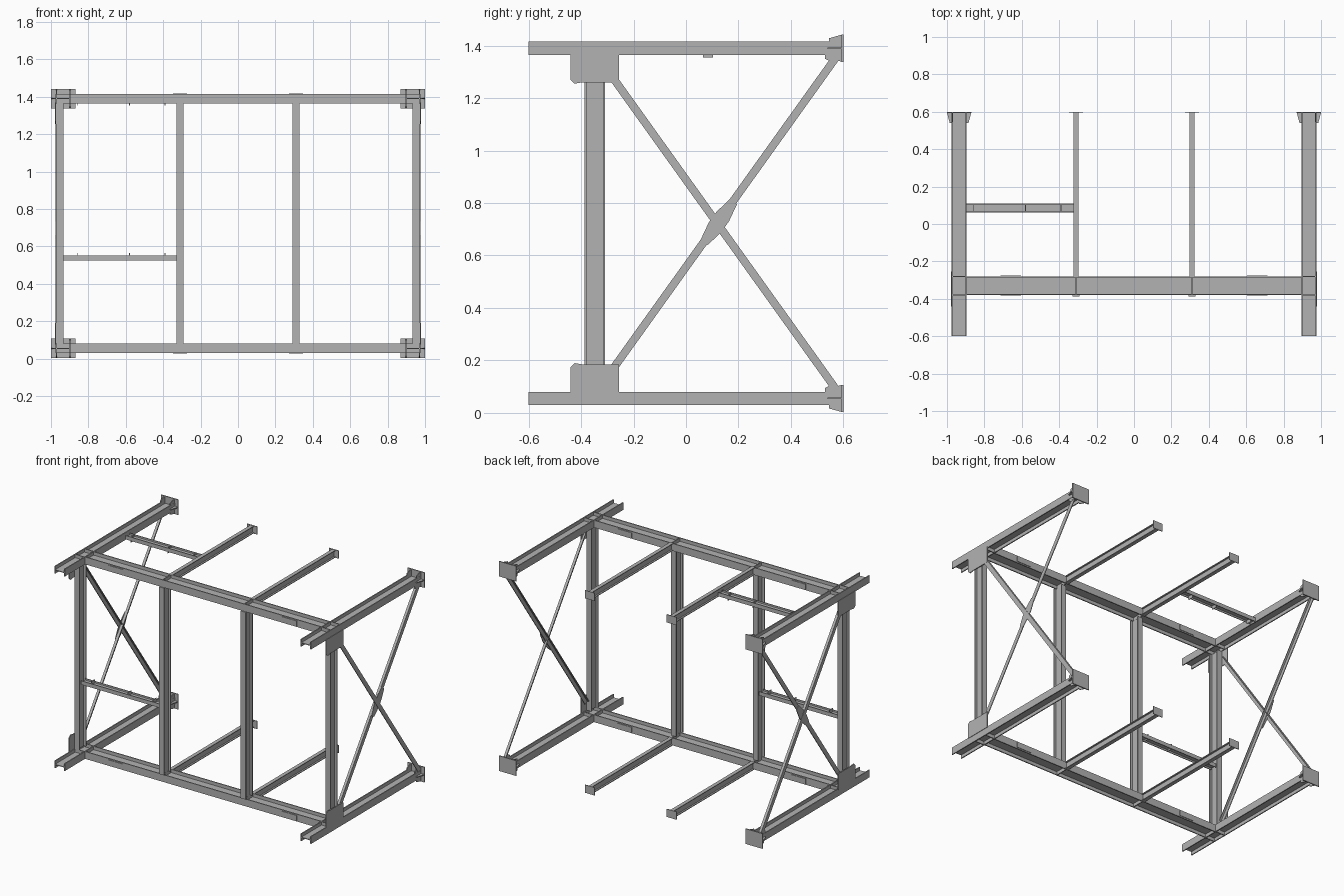
import bpy, bmesh
from mathutils import Vector

cube = bpy.data.objects.get("Cube")
if cube:
    bpy.data.objects.remove(cube)

steel = bpy.data.materials.new("steel_grey")
steel.use_nodes = True
GREY = (0.45, 0.45, 0.45, 1)
steel.diffuse_color = GREY
steel.node_tree.nodes["Principled BSDF"].inputs["Base Color"].default_value = GREY

X, Y, Z = Vector((1, 0, 0)), Vector((0, 1, 0)), Vector((0, 0, 1))


def extrude(name, outline, start, u, v, along):
    """Sweep a flat outline (in directions u, v) along a vector."""
    bm = bmesh.new()
    start = Vector(start)
    face = bm.faces.new([bm.verts.new(start + u * a + v * b) for a, b in outline])
    new = bmesh.ops.extrude_face_region(bm, geom=[face])["geom"]
    verts = [g for g in new if isinstance(g, bmesh.types.BMVert)]
    bmesh.ops.translate(bm, verts=verts, vec=along)
    bmesh.ops.recalc_face_normals(bm, faces=bm.faces)
    mesh = bpy.data.meshes.new(name)
    bm.to_mesh(mesh)
    bm.free()
    mesh.materials.append(steel)
    obj = bpy.data.objects.new(name, mesh)
    bpy.context.scene.collection.objects.link(obj)
    return obj


def i_beam(name, start, end, depth_dir, depth, width, t=0.007, w=0.005):
    """I-section: the web runs in depth_dir, flanges are width across."""
    along = Vector(end) - Vector(start)
    d, f, h = depth / 2, width / 2, w / 2
    quarter = [(d, f), (d - t, f), (d - t, h)]
    right = quarter + [(-a, b) for a, b in reversed(quarter)]
    outline = right + [(a, -b) for a, b in reversed(right)]
    side = along.normalized().cross(depth_dir)
    return extrude(name, outline, start, depth_dir, side, along)


def box(name, lo, hi):
    lo, hi = Vector(lo), Vector(hi)
    s = hi - lo
    return extrude(name, [(0, 0), (s.x, 0), (s.x, s.y), (0, s.y)], lo, X, Y, Z * s.z)


LOW, HIGH = 0.055, 1.39
MID = (LOW + HIGH) / 2
SIDE_X, MID_X = 0.935, 0.31

for level, z, inward in (("lower", LOW, 1), ("upper", HIGH, -1)):
    # Front beam lying flat, with splice plates and web stiffeners
    i_beam(level + "_front_beam", (-0.9, -0.33, z), (0.9, -0.33, z), Y, 0.1, 0.05)
    for sx, hand in ((1, "left"), (-1, "right")):
        tag = f"{hand}_{level}_"
        for y in (-0.383, -0.277):
            box(tag + "splice_plate", (sx * 0.66 - 0.055, y - 0.002, z - 0.018),
                (sx * 0.66 + 0.055, y + 0.002, z + 0.018))
        box(tag + "front_stiffener", (sx * MID_X - 0.003, -0.378, z - 0.025),
            (sx * MID_X + 0.003, -0.282, z + 0.025))

        # Side beam lying flat, with stiffeners at the post
        i_beam(tag + "side_beam", (sx * SIDE_X, -0.6, z), (sx * SIDE_X, 0.597, z), X, 0.08, 0.05)
        for y in (-0.38, -0.28):
            box(tag + "side_stiffener", (sx * SIDE_X - 0.037, y - 0.003, z - 0.025),
                (sx * SIDE_X + 0.037, y + 0.003, z + 0.025))

        # Rear end plate with tapered fins around it
        box(tag + "end_plate", (sx * SIDE_X - 0.065, 0.593, z - 0.052),
            (sx * SIDE_X + 0.065, 0.6, z + 0.052))
        for d in (-1, 1):
            fin = [(0.545, 0.02), (0.545, 0.038), (0.595, 0.052), (0.595, 0.02)]
            extrude(tag + "upright_fin", fin, (sx * SIDE_X + d * 0.036 - 0.003, 0, z), Y, Z, X * 0.006)
            extrude(tag + "underside_fin", fin, (sx * SIDE_X + d * 0.036 - 0.003, 0, z), Y, -Z, X * 0.006)
            wing = [(0.54, 0.038), (0.54, 0.05), (0.595, 0.065), (0.595, 0.038)]
            extrude(tag + "flat_fin", wing, (sx * SIDE_X, 0, z - 0.003), Y, X * d, Z * 0.006)

        # Inner rail reaching back, with its small end plate
        i_beam(tag + "inner_rail", (sx * MID_X, -0.28, z), (sx * MID_X, 0.597, z), Z, 0.05, 0.026, 0.005, 0.004)
        box(tag + "rail_end_plate", (sx * MID_X - 0.037, 0.595, z - 0.027),
            (sx * MID_X + 0.037, 0.6, z + 0.027))

        # Gussets that hold the bracing
        gusset = [(-0.44, 0.02), (-0.44, 0.12), (-0.425, 0.135), (-0.395, 0.13),
                  (-0.255, 0.13), (-0.255, 0.02)]
        extrude(tag + "post_gusset", gusset, (sx * 0.972, 0, z), Y, Z * inward, X * sx * 0.006)
        corner = [(0.53, 0.02), (0.53, 0.04), (0.545, 0.048), (0.595, 0.048), (0.595, 0.02)]
        extrude(tag + "corner_gusset", corner, (sx * 0.967, 0, z), Y, Z * inward, X * sx * 0.006)

for sx, hand in ((1, "left"), (-1, "right")):
    # Posts
    for part, x in (("corner_post", 0.953), ("middle_post", MID_X)):
        i_beam(f"{hand}_{part}", (sx * x, -0.348, LOW + 0.025), (sx * x, -0.348, HIGH - 0.025), Y, 0.078, 0.038)

    # Crossed angle braces and the plate where they meet
    for part, flip, x in (("rising_brace", 1, 0.966), ("falling_brace", -1, 0.972)):
        start = Vector((sx * x, -0.3, MID - flip * 0.585))
        end = Vector((sx * x, 0.57, MID + flip * 0.63))
        run = end - start
        across = run.normalized().cross(X) * flip
        if across.z < 0:
            across = -across
        angle = [(-0.015, 0), (0.015, 0), (0.015, -0.018), (0.01, -0.018), (0.01, -0.005), (-0.015, -0.005)]
        extrude(f"{hand}_{part}", angle, start + X * sx * 0.005, across, X * sx, run)
        if flip == 1:
            diamond = [(-0.095, -0.017), (-0.095, 0.017), (-0.025, 0.03), (0.025, 0.03),
                       (0.095, 0.017), (0.095, -0.017), (0.025, -0.03), (-0.025, -0.03)]
            extrude(f"{hand}_cross_plate", diamond, (sx * 0.971, 0.125, MID + 0.005),
                    run.normalized(), across, X * sx * 0.004)

# Short cross rails on the right bay, with small upright clips
for part, y, z, x0, x1 in (("upper_cross_rail", 0.085, 1.38, -0.9, -0.32),
                           ("lower_cross_rail", -0.345, 0.538, -0.935, -0.33)):
    i_beam(part, (x0, y, z), (x1, y, z), Y, 0.048, 0.026, 0.005, 0.004)
    sign = -1 if part.startswith("upper") else 1
    for x in (-0.86, -0.58, -0.39):
        box(part + "_clip", (x - 0.002, y - 0.02, z - 0.012), (x + 0.002, y + 0.02, z + 0.012))
        zs = sorted((z, z + sign * 0.026))
        box(part + "_tab", (x - 0.002, y - 0.02, zs[0]), (x + 0.002, y + 0.018, zs[1]))
